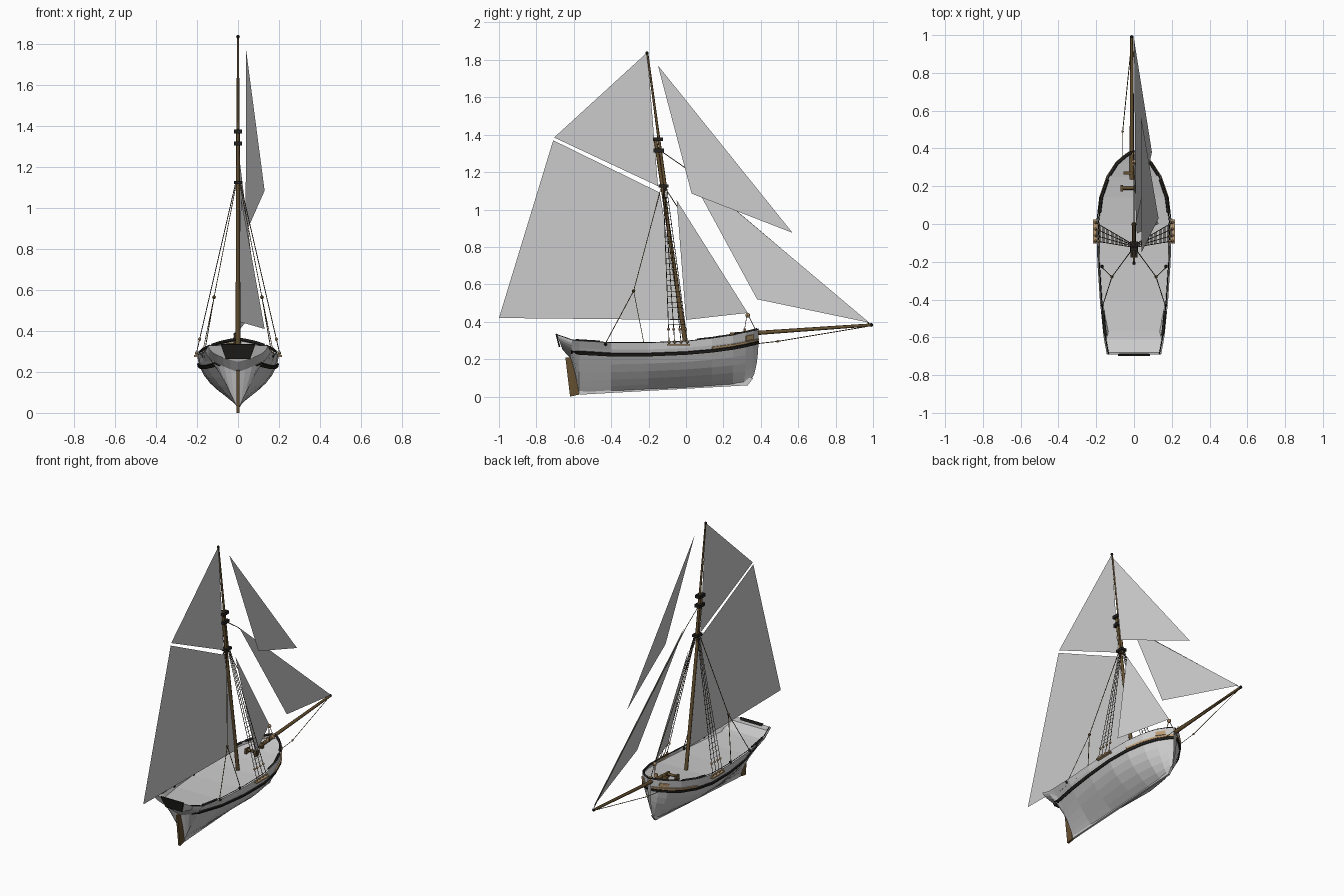
import bpy, bmesh, math
from mathutils import Vector

if "Cube" in bpy.data.objects:
    bpy.data.objects.remove(bpy.data.objects["Cube"])


def material(name, rgb):
    m = bpy.data.materials.new(name)
    m.diffuse_color = (*rgb, 1)
    m.use_nodes = True
    m.node_tree.nodes["Principled BSDF"].inputs["Base Color"].default_value = m.diffuse_color
    return m


BLACK = material("black_paint", (0.015, 0.014, 0.012))
WOOD = material("dark_wood", (0.13, 0.08, 0.03))
OAK = material("light_wood", (0.5, 0.33, 0.17))
ROPE = material("rope", (0.06, 0.05, 0.035))


def mesh(name, verts, faces, mat=None, solid=0):
    me = bpy.data.meshes.new(name)
    me.from_pydata(verts, [], faces)
    ob = bpy.data.objects.new(name, me)
    bpy.context.collection.objects.link(ob)
    bm = bmesh.new()
    bm.from_mesh(me)
    bmesh.ops.remove_doubles(bm, verts=bm.verts, dist=1e-5)
    bmesh.ops.recalc_face_normals(bm, faces=bm.faces)
    bm.to_mesh(me)
    bm.free()
    if mat:
        me.materials.append(mat)
    if solid:
        mod = ob.modifiers.new("thickness", "SOLIDIFY")
        mod.thickness, mod.offset = solid, 0
    return ob


def lines(name, paths, r, mat):
    cu = bpy.data.curves.new(name, "CURVE")
    cu.dimensions, cu.bevel_depth, cu.bevel_resolution = "3D", r, 0
    cu.use_fill_caps = True
    for path in paths:
        sp = cu.splines.new("POLY")
        sp.points.add(len(path) - 1)
        for p, co in zip(sp.points, path):
            p.co = (*co, 1)
    cu.materials.append(mat)
    bpy.context.collection.objects.link(bpy.data.objects.new(name, cu))


def spar(name, a, b, r1, r2, mat=WOOD, n=8):
    a, b = Vector(a), Vector(b)
    d = b - a
    bpy.ops.mesh.primitive_cone_add(vertices=n, radius1=r1, radius2=r2, depth=d.length, location=(a + b) / 2,
                                    rotation=d.to_track_quat("Z", "Y").to_euler())
    ob = bpy.context.object
    ob.name = name
    ob.data.materials.append(mat)
    bpy.ops.object.shade_smooth_by_angle(angle=math.radians(50))


def box(name, c, size, mat):
    bpy.ops.mesh.primitive_cube_add(size=1, location=c)
    ob = bpy.context.object
    ob.name, ob.scale = name, size
    ob.data.materials.append(mat)


def ball(name, c, r, mat):
    bpy.ops.mesh.primitive_uv_sphere_add(segments=8, ring_count=6, radius=r, location=c)
    bpy.context.object.name = name
    bpy.context.object.data.materials.append(mat)


# Hull stations: y top, y keel, half width, z top, z keel, fullness
ST = [(-.69, -.66, .14, .33, .25, 2.5), (-.61, -.615, .155, .302, .2, 2),
      (-.57, -.572, .16, .297, .015, .75), (-.4, -.4, .177, .287, .025, 1.3),
      (-.2, -.2, .19, .287, .035, 1.9), (0, 0, .195, .295, .045, 2.3),
      (.14, .14, .178, .31, .053, 2.3), (.25, .25, .14, .327, .06, 2.2),
      (.32, .31, .095, .342, .067, 1.9), (.36, .345, .05, .352, .085, 1.8),
      (.388, .365, .006, .36, .12, 3)]
LEVELS = (0, .14, .28, .44, .6, .75, .88, 1)


def hull_pt(s, t, side=1, out=0):
    y0, y1, w, z0, z1, p = s
    x = w * (1 - t ** p) + .004 * (1 - t) + out
    return (side * x, y0 + (y1 - y0) * t ** (3 if y0 > .2 else 1), z0 + (z1 - z0) * t)


ring = [(-1, t) for t in LEVELS] + [(1, t) for t in LEVELS[-2::-1]]
n = len(ring)
hv = [hull_pt(s, t, sd) for s in ST for sd, t in ring]
hf = [(i * n + j, i * n + j + 1, (i + 1) * n + j + 1, (i + 1) * n + j)
      for i in range(len(ST) - 1) for j in range(n - 1)]
hf.append(tuple(range(n)))
mesh("hull", hv, hf)

# Deck just below the bulwark top
dv = [hull_pt(s, .025 / (s[3] - s[4]), sd, -.002) for s in ST for sd in (-1, 1)]
mesh("deck", dv, [(2*i, 2*i + 1, 2*i + 3, 2*i + 2) for i in range(len(ST) - 1)])


# Painted and wooden strakes following the hull
def strake(name, first, last, drop, height, mat, out=.005):
    for sd in (1, -1):
        v = [hull_pt(s, (drop + .02 * max(0, s[0]) + k * height) / (s[3] - s[4]), sd, out)
             for s in ST[first:last] for k in (0, 1)]
        mesh(name, v, [(2*i, 2*i + 1, 2*i + 3, 2*i + 2) for i in range(last - first - 1)], mat, .008)


strake("wale", 1, 11, .055, .016, BLACK)
strake("oak_strake", 6, 11, .042, .011, OAK, .003)
strake("bow_planking", 8, 10, .012, .026, OAK, .002)


# Black rail sections inside the bulwark
def rail_pt(y, sd):
    for a, b in zip(ST, ST[1:]):
        if a[0] <= y <= b[0]:
            f = (y - a[0]) / (b[0] - a[0])
            return (sd * (a[2] + (b[2] - a[2]) * f - .006), y, a[3] + (b[3] - a[3]) * f + .001)


rails = [[rail_pt(y, sd) for y in ys] for sd in (1, -1)
         for ys in ((-.59, -.57, -.46), (.06, .14, .235), (.26, .32, .36, .38))]
lines("rails", rails, .008, BLACK)
lines("sheer_line", [[rail_pt(s[0], sd) for s in ST] for sd in (1, -1)], .0025, BLACK)
mesh("transom_panel", [(-.085, -.694, .335), (.085, -.694, .335), (.06, -.676, .265), (-.06, -.676, .265)],
     [(0, 1, 2, 3)], BLACK, .008)

# Rudder, keel
mesh("rudder", [(0, -.645, .21), (0, -.605, .21), (0, -.572, .01), (0, -.62, 0)], [(0, 1, 2, 3)], WOOD, .014)
mesh("keel", [(0, -.57, .01), (0, .33, .06), (0, .36, .1), (0, -.575, .05)], [(0, 1, 2, 3)], None, .014)

# Mast, topmast, bowsprit and fittings
spar("lower_mast", (0, 0, .26), (0, -.165, 1.385), .012, .009)
spar("topmast", (0, -.108, 1.1), (0, -.207, 1.84), .009, .005)
ball("truck", (0, -.208, 1.837), .009, BLACK)
for z, y in ((1.315, -.145), (1.375, -.15)):
    box("mast_cap", (0, y, z), (.038, .055, .02), BLACK)
box("crosstree", (0, -.12, 1.125), (.04, .055, .016), BLACK)
spar("bowsprit", (-.012, .235, .33), (-.012, .993, .383), .012, .008)
ball("bowsprit_cap", (-.012, .99, .383), .01, BLACK)
box("bitts", (-.03, .27, .325), (.05, .018, .035), WOOD)
spar("windlass", (-.07, .19, .315), (.01, .19, .315), .009, .009)
for x in (-.065, .005):
    box("windlass_post", (x, .19, .308), (.012, .035, .035), WOOD)

# Sails
SAILS = {
    "mainsail": [(0, -1, .42), (0, -.71, 1.37), (0, -.14, 1.09), (0, -.03, .41)],
    "gaff_topsail": [(0, -.705, 1.385), (0, -.207, 1.84), (0, -.15, 1.125)],
    "flying_jib": [(.04, -.15, 1.77), (.13, .03, 1.085), (.037, .57, .875)],
    "jib": [(.01, 0, 1.22), (.095, .38, .52), (0, .98, .395)],
    "foresail": [(.015, -.05, 1.05), (.13, 0, .41), (0, .33, .447)],
}
for name, pts in SAILS.items():
    mesh(name, pts, [tuple(range(len(pts)))])

# Shrouds with ratlines, chain plates and deadeyes
feet_y = (-.09, -.06, -.025, .01)
shrouds, ratlines = [], []
for sd in (1, -1):
    feet = [Vector((sd * .207, y, .275)) for y in feet_y]
    tops = [Vector((sd * .012, -.122 + .006 * i, 1.12)) for i in range(4)]
    shrouds += [[a, b] for a, b in zip(feet, tops)]
    for k in range(24):
        f = .13 + k * .035
        ratlines.append([a.lerp(b, f) for a, b in zip(feet, tops)])
    box("channel", (sd * .204, -.04, .278), (.024, .125, .008), OAK)
    for a, b in zip(feet, tops):
        for f in (.02, .1):
            ball("deadeye", a.lerp(b, f), .008, OAK)
lines("shrouds", shrouds, .002, ROPE)
lines("ratlines", ratlines, .0013, ROPE)

# Running backstays, stays and bowsprit guys
stays = [[(0, -.13, 1.31), (0, 0, 1.22), (-.005, .98, .39)],
         [(0, -.115, 1.12), (0, .33, .435)],
         [(0, .325, .43), (.015, .31, .34)], [(0, .335, .43), (0, .375, .35)]]
for sd in (1, -1):
    block = (sd * .117, -.28, .565)
    stays += [[(sd * .01, -.135, 1.11), block], [block, (sd * .165, -.43, .285)],
              [block, (sd * .175, -.225, .285)],
              [(sd * .06, .355, .28), (sd * .06, .49, .295), (-.012, .97, .375)]]
    ball("backstay_block", block, .009, WOOD)
    ball("guy_block", (sd * .06, .49, .295), .007, OAK)
    for y in (-.43, -.225):
        ball("backstay_foot", (sd * .17, y, .28), .009, BLACK)
lines("stays", stays, .0022, WOOD)
ball("forestay_block", (0, .33, .435), .013, OAK)
for y in (.315, .372):
    box("stay_foot", (0, y, .352), (.02, .014, .025), OAK)
